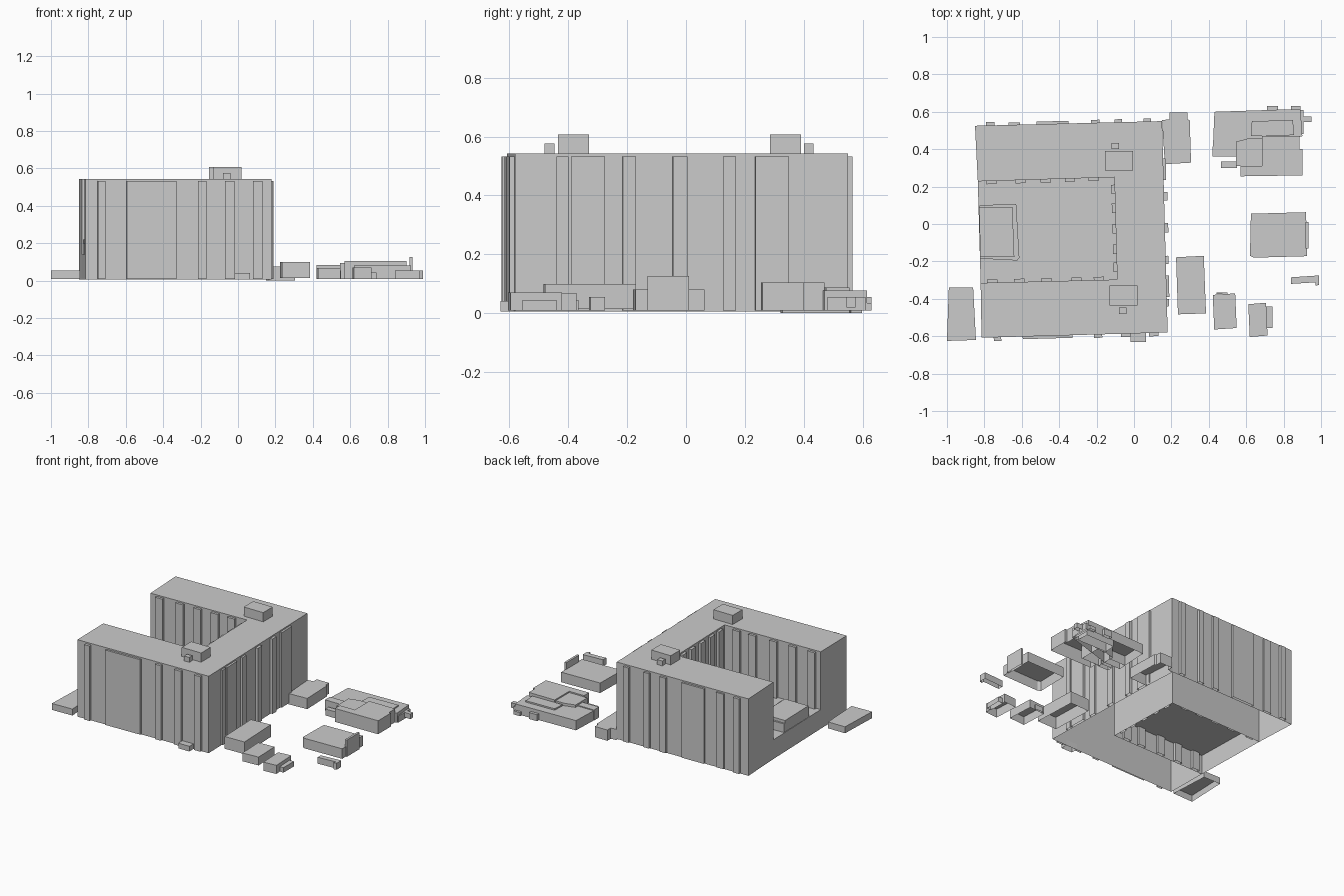
import bpy, bmesh
from mathutils import Vector

ROOF = 0.543
BASE = 0.006


def prisms(name, polys):
    """Open-bottomed extrusions: list of (outline, bottom z, top z) in one object."""
    bm = bmesh.new()
    for pts, z0, z1 in polys:
        n = len(pts)
        area = sum(pts[i][0] * pts[(i + 1) % n][1] - pts[(i + 1) % n][0] * pts[i][1] for i in range(n))
        if area < 0:
            pts = pts[::-1]
        lo = [bm.verts.new((x, y, z0)) for x, y in pts]
        hi = [bm.verts.new((x, y, z1)) for x, y in pts]
        for i in range(n):
            j = (i + 1) % n
            bm.faces.new((lo[i], lo[j], hi[j], hi[i]))
        bm.faces.new(hi)
    me = bpy.data.meshes.new(name)
    bm.to_mesh(me)
    bm.free()
    ob = bpy.data.objects.new(name, me)
    bpy.context.collection.objects.link(ob)
    return ob


def rect(x0, x1, y0, y1, skew=0.0):
    """Rectangle with the slight site rotation expressed as a shear."""
    return [(x0 + skew, y0 - skew), (x1 + skew, y0 + skew),
            (x1 - skew, y1 + skew), (x0 - skew, y1 - skew)]


def box(name, x0, x1, y0, y1, z1, z0=BASE, skew=0.0):
    return prisms(name, [(rect(x0, x1, y0, y1, skew), z0, z1)])


def bays(name, a, b, axis, spans):
    """Projecting bays along wall a-b; outside is to the right of a->b.
    Each span is (start, end, projection) measured on the given axis."""
    a, b = Vector(a), Vector(b)
    d = (b - a).normalized()
    out = Vector((d.y, -d.x))
    polys = []
    for s, e, p in spans:
        p0 = a.lerp(b, (s - a[axis]) / (b[axis] - a[axis]))
        p1 = a.lerp(b, (e - a[axis]) / (b[axis] - a[axis]))
        polys.append(([tuple(p0), tuple(p0 + out * p), tuple(p1 + out * p), tuple(p1)],
                      0.01, ROOF - 0.01))
    return prisms(name, polys)


# Main U-shaped block, open towards -x
NW, NE, SE, SW = (-0.85, 0.525), (0.15, 0.55), (0.18, -0.58), (-0.815, -0.608)
CNW, CNE, CSE, CSW = (-0.835, 0.228), (-0.105, 0.25), (-0.09, -0.297), (-0.82, -0.315)
prisms("main_block", [([SW, SE, NE, NW, CNW, CNE, CSE, CSW], BASE, ROOF)])

# Facade bays
bays("south_bays", SW, SE, 0, [(-0.75, -0.71, 0.02), (-0.595, -0.33, 0.014), (-0.215, -0.17, 0.018),
                               (-0.07, -0.02, 0.018), (0.08, 0.13, 0.018)])
bays("east_bays", SE, NE, 1, [(-0.44, -0.40, 0.012), (-0.39, -0.275, 0.014), (-0.215, -0.17, 0.014),
                              (-0.045, 0.005, 0.018), (0.125, 0.17, 0.018), (0.235, 0.35, 0.014)])
bays("north_bays", NE, NW, 0, [(0.05, 0.09, 0.016), (-0.105, -0.065, 0.016), (-0.23, -0.185, 0.016),
                               (-0.52, -0.35, 0.014), (-0.67, -0.61, 0.012), (-0.79, -0.745, 0.018)])
bays("court_north_bays", CNW, CNE, 0, [(s, s + 0.055, 0.017) for s in (-0.79, -0.635, -0.50, -0.37, -0.245)])
bays("court_east_bays", CNE, CSE, 1, [(s, s - 0.05, 0.018) for s in (0.21, 0.11, 0.0, -0.11, -0.205)])
bays("court_south_bays", CSE, CSW, 0, [(s, s - 0.055, 0.017) for s in (-0.16, -0.28, -0.44, -0.585, -0.73)])

# Courtyard podium with a raised two-tier part at the open end
prisms("courtyard_podium", [([CNW, CNE, CSE, CSW], BASE, 0.14)])
prisms("courtyard_lower_tier", [([(-0.827, 0.10), (-0.63, 0.108), (-0.613, -0.18),
                                  (-0.625, -0.195), (-0.822, -0.185)], 0.14, 0.20)])
prisms("courtyard_upper_tier", [([(-0.828, 0.09), (-0.65, 0.09), (-0.64, -0.176), (-0.822, -0.176)], 0.20, 0.22)])

# Rooftop plant rooms
for side, x, y, sx, sy in (("north", -0.155, 0.285, -0.12, 0.40), ("south", -0.13, -0.435, -0.08, -0.48)):
    box(side + "_plant_room", x, x + 0.15, y, y + 0.105, 0.607, ROOF)
    box(side + "_roof_vent", sx, sx + 0.04, sy, sy + 0.033, 0.577, ROOF)

# Low buildings touching or beside the block
box("south_porch", -0.02, 0.065, -0.63, -0.58, 0.042)
prisms("west_shed", [([(-0.99, -0.34), (-0.86, -0.34), (-0.845, -0.62), (-1.0, -0.625)], 0.01, 0.055)])
prisms("north_east_annex", [([(0.15, 0.555), (0.19, 0.56), (0.19, 0.597), (0.285, 0.597), (0.285, 0.56),
                              (0.298, 0.555), (0.305, 0.328), (0.165, 0.32)], 0.0, 0.075)])
prisms("south_east_shed", [([(0.225, -0.178), (0.373, -0.17), (0.385, -0.478), (0.235, -0.483)], 0.015, 0.10)])

# Small houses to the south-east
box("small_house_a", 0.425, 0.545, -0.56, -0.375, 0.068, 0.01, 0.004)
box("small_house_a_lean_to", 0.44, 0.50, -0.375, -0.365, 0.045, 0.01)
box("small_house_b", 0.615, 0.71, -0.60, -0.425, 0.07, 0.01, 0.004)
prisms("small_house_b_lean_to", [(rect(0.705, 0.74, -0.555, -0.44), 0.01, 0.045)])
prisms("garden_shed", [([(0.84, -0.285), (0.99, -0.275), (0.99, -0.325), (0.97, -0.33),
                         (0.97, -0.312), (0.84, -0.32)], 0.01, 0.055)])

# East hall with a tall end wall
prisms("east_hall", [([(0.625, 0.055), (0.92, 0.063), (0.925, -0.172), (0.64, -0.18), (0.62, -0.17)], 0.01, 0.08)])
box("east_hall_end_wall", 0.917, 0.932, -0.13, 0.01, 0.127, 0.01)

# Stepped cluster to the north-east
prisms("cluster_main", [([(0.42, 0.36), (0.43, 0.60), (0.89, 0.615), (0.90, 0.47), (0.54, 0.36)], 0.01, 0.078)])
prisms("cluster_middle", [([(0.545, 0.31), (0.545, 0.44), (0.62, 0.46), (0.69, 0.46), (0.69, 0.31)], 0.01, 0.095)])
prisms("cluster_hall", [([(0.57, 0.255), (0.57, 0.31), (0.685, 0.31), (0.685, 0.47), (0.885, 0.47),
                          (0.885, 0.40), (0.90, 0.40), (0.90, 0.26)], 0.01, 0.104)])
prisms("cluster_ridge", [([(0.625, 0.47), (0.63, 0.55), (0.85, 0.555), (0.855, 0.475)], 0.01, 0.088)])
box("cluster_west_step", 0.42, 0.55, 0.36, 0.415, 0.084, 0.01)
box("cluster_south_porch", 0.465, 0.55, 0.30, 0.335, 0.055, 0.01)
box("cluster_east_wing", 0.88, 0.905, 0.48, 0.61, 0.055, 0.01)
box("cluster_east_porch", 0.90, 0.95, 0.545, 0.575, 0.055, 0.02)
box("cluster_back_porch_a", 0.71, 0.77, 0.605, 0.63, 0.055, 0.01)
box("cluster_back_porch_b", 0.84, 0.89, 0.605, 0.63, 0.035, 0.01)
